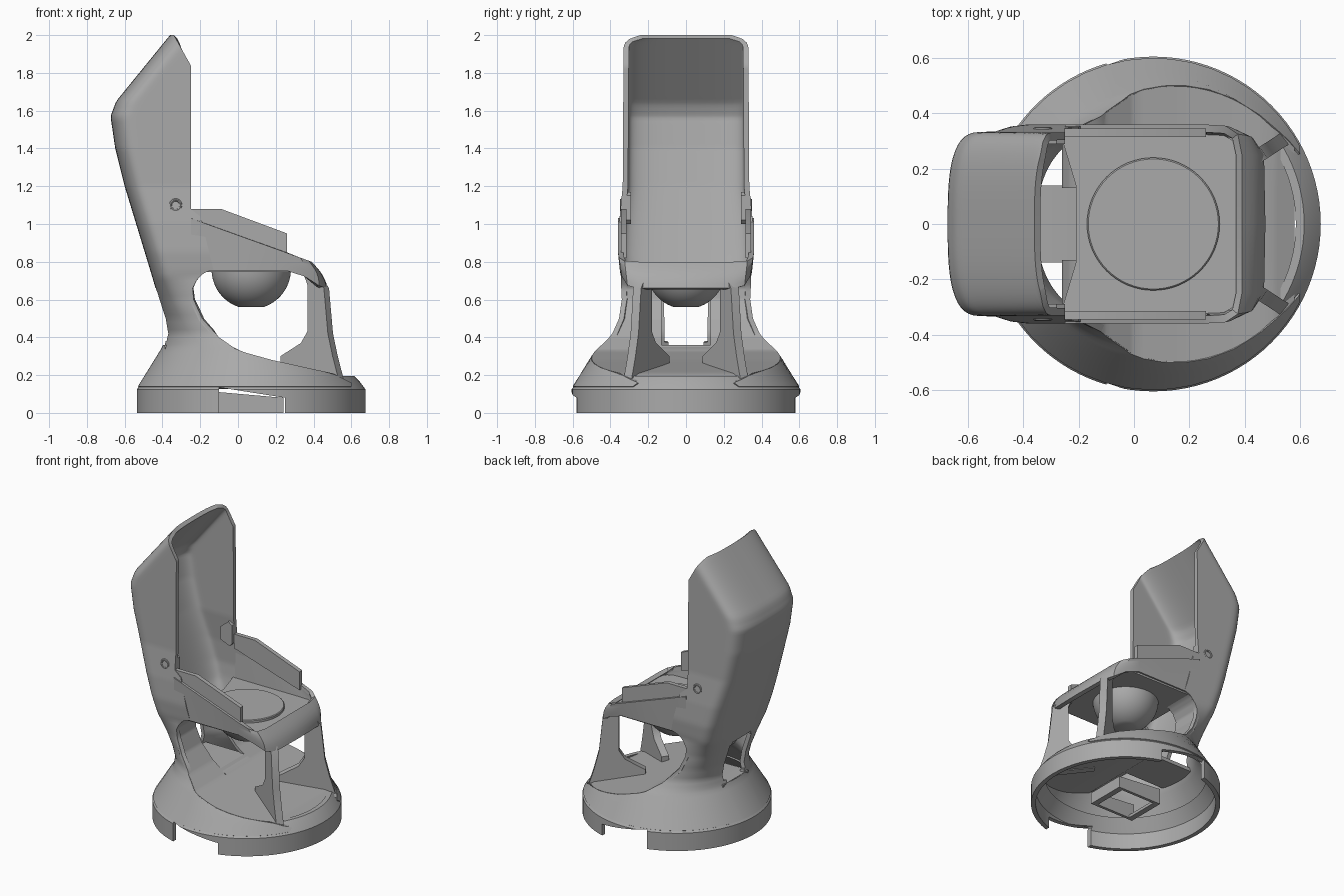
import bpy, bmesh, math

if "Cube" in bpy.data.objects:
    bpy.data.objects.remove(bpy.data.objects["Cube"])

grey = bpy.data.materials.new("plain grey")
grey.use_nodes = True
grey.diffuse_color = (0.4, 0.4, 0.4, 1)
grey.node_tree.nodes["Principled BSDF"].inputs["Base Color"].default_value = (0.4, 0.4, 0.4, 1)

CX = 0.07          # axis of the round base and the bowl
parts = []


def finish(name, bm, fix_normals=True):
    if fix_normals:
        bmesh.ops.recalc_face_normals(bm, faces=bm.faces)
    mesh = bpy.data.meshes.new(name)
    bm.to_mesh(mesh)
    bm.free()
    mesh.materials.append(grey)
    obj = bpy.data.objects.new(name, mesh)
    bpy.context.collection.objects.link(obj)
    parts.append(obj)
    return obj


def sheet(name, rows, thick, skip=lambda i, j: False):
    """Grid of points thickened inwards."""
    bm = bmesh.new()
    grid = [[bm.verts.new(p) for p in row] for row in rows]
    for i in range(len(grid) - 1):
        for j in range(len(grid[0]) - 1):
            if not skip(i, j):
                a, b = grid[i], grid[i + 1]
                bm.faces.new((a[j], a[j + 1], b[j + 1], b[j]))
    obj = finish(name, bm, False)
    mod = obj.modifiers.new("thickness", 'SOLIDIFY')
    mod.thickness = thick
    mod.offset = -1


def prism(name, outline, low, high, place=lambda u, v, w: (u, w, v)):
    """Extruded outline; by default drawn in x, z and extruded along y."""
    bm = bmesh.new()
    ends = [[bm.verts.new(place(u, v, w)) for u, v in outline] for w in (low, high)]
    for end in ends:
        bm.faces.new(end)
    n = len(outline)
    for i in range(n):
        k = (i + 1) % n
        bm.faces.new((ends[0][i], ends[0][k], ends[1][k], ends[1][i]))
    return finish(name, bm)


def lathe(name, profile, steps=96):
    """Closed profile of radius, height turned about the base axis."""
    bm = bmesh.new()
    rings = []
    for s in range(steps):
        a = 2 * math.pi * s / steps
        rings.append([bm.verts.new((CX + r * math.cos(a), r * math.sin(a), z)) for r, z in profile])
    n = len(profile)
    for s in range(steps):
        a, b = rings[s], rings[(s + 1) % steps]
        for i in range(n):
            k = (i + 1) % n
            if profile[i][0] or profile[k][0]:
                bm.faces.new((a[i], a[k], b[k], b[i]))
    bmesh.ops.remove_doubles(bm, verts=bm.verts, dist=1e-5)
    bmesh.ops.dissolve_degenerate(bm, edges=bm.edges, dist=1e-5)
    return finish(name, bm)


def along(points, z):
    if z <= points[0][0]:
        return points[0][1]
    for (z0, v0), (z1, v1) in zip(points, points[1:]):
        if z <= z1:
            return v0 + (v1 - v0) * (z - z0) / (z1 - z0)
    return points[-1][1]


# Tall scoop growing out of the round skirt: profiles against height
back = [(.14, -.53), (.35, -.4), (.42, -.38), (.5, -.39), (.74, -.46), (1.2, -.6),
        (1.4, -.65), (1.57, -.675), (1.65, -.645), (2, -.36)]
front = [(.16, .6), (.21, .5), (.24, .36), (.28, .18), (.33, 0), (.4, -.1), (.5, -.19),
         (.6, -.235), (.66, -.24), (.71, -.215), (.74, -.18), (.76, -.13), (1.04, -.2),
         (1.08, -.25), (1.84, -.25), (2, -.34)]
width = [(.6, .32), (.75, .35), (.85, .36), (1, .355), (1.2, .335), (2, .33)]
roundness = [(.34, 1), (.72, 0)]
HALF, SLOT = 26, 5


def section_point(z, t):
    xb, xf, c = along(back, z), along(front, z), along(roundness, z)
    span = xf - xb
    x = xb + span * (c * (1 - math.cos(math.pi * t)) / 2 + (1 - c) * t ** 3)
    circle = math.sqrt(max(0, (CX - xb) ** 2 - (x - CX) ** 2))
    u = min(1, (x - xb) / .13)
    straight = along(width, z) * (1 - (1 - u) ** 3) ** (1 / 3)
    return x, c * circle + (1 - c) * straight


def section(z):
    lo, hi = 0, .5
    for _ in range(30):                       # column that lines up with the slot edge
        mid = (lo + hi) / 2
        if section_point(z, mid)[1] < .12:
            lo = mid
        else:
            hi = mid
    half = []
    for k in range(HALF + 1):
        t = lo * k / SLOT if k <= SLOT else lo + (1 - lo) * (k - SLOT) / (HALF - SLOT)
        x, y = section_point(z, t)
        half.append((x, y, z))
    return half[::-1] + [(x, -y, z) for x, y, z in half[1:]]


heights = [.14 + .02 * i for i in range(94)]


def rear_slot(i, j):
    z = heights[i] + .01
    k = abs(j + .5 - HALF)
    reach = SLOT - 1 if z < .38 or z > .64 else SLOT
    return .36 < z < .66 and k < reach


sheet("scoop_and_skirt", [section(z) for z in heights], .028, rear_slot)

# Inner floor rising along the skirt opening into a wall with a passage
inner_heights = [.17 + .01 * i for i in range(59)]
inner_rows = []
for z in inner_heights:
    x, y = section_point(z, 1)
    inner_rows.append([(x, s * w, z) for s, w in ((-1, y - .004), (-1, .13), (1, .13), (1, y - .004))])
sheet("inner_floor", inner_rows, .02, lambda i, j: j == 1 and inner_heights[i] > .355)
prism("passage_sill", [(-.39, .36), (-.05, .36), (.01, .33), (-.05, .335), (-.385, .335)], -.14, .14)

# Base ring with a notch through both sides
ring = lathe("base_ring", [(.605, 0), (.605, .125), (.575, .165), (.545, .195), (.515, .195),
                           (.55, .145), (.575, .11), (.575, 0)])
notch = prism("notch_cutter", [(-.1, -.1), (.25, -.1), (.25, .08), (-.1, .135)], -1, 1)
parts.remove(notch)
notch.hide_render = True
cut = ring.modifiers.new("notch", 'BOOLEAN')
cut.operation = 'DIFFERENCE'
cut.solver = 'EXACT'
cut.object = notch

# Tray band: sides and front wall
low = [(-.25, .35), (.05, .35), (.25, .35), (.35, .34), (.43, .31), (.47, .25), (.475, 0)]
high = [(-.25, .36), (.05, .36), (.25, .36), (.33, .355), (.375, .325), (.39, .25), (.39, 0)]


def band_row(f):
    half = []
    for (x0, y0), (x1, y1) in zip(low, high):
        z0 = along([(.25, .755), (.36, .72), (.45, .66)], x0)
        z1 = .8 + .36 * (.39 - x1)
        bulge = .015 * math.sin(math.pi * f)
        half.append((x0 + (x1 - x0) * f + (bulge if x0 > .3 else 0),
                     y0 + (y1 - y0) * f, z0 + (z1 - z0) * f))
    return [(x, -y, z) for x, y, z in half] + half[-2::-1]


sheet("tray_band", [band_row(i / 6) for i in range(7)], .028)

side = [(-.27, .34), (.3, .335), (.36, .3), (.4, .24)]
plan = [(-.21, -.14), (-.21, .14)] + side + [(x, -y) for x, y in side[::-1]]
prism("tray_floor", plan, .745, .77, lambda u, v, w: (u, v, w))

# Round seat and hanging bowl
arc = [(.21 * math.cos(a), .76 - .21 * math.sin(a))
       for a in (math.radians(72 * i / 14) for i in range(15))]
lathe("bowl", [(0, .79), (.235, .79), (.24, .785), (.24, .75), (.21, .75)] + arc[1:] + [(0, .56)], 64)

# Mirrored parts
for label, s in (("left", 1), ("right", -1)):
    angle = math.radians(33)

    def radial(u, v, w):
        return (CX + u * math.cos(angle) - w * math.sin(angle),
                s * (u * math.sin(angle) + w * math.cos(angle)), v)

    prism(label + "_leg", [(.34, .75), (.37, .68), (.37, .43), (.33, .37), (.2, .3), (.2, .24),
                           (.57, .17), (.53, .3), (.5, .42), (.475, .66), (.43, .72)],
          -.025, .025, radial)
    prism(label + "_guard", [(-.25, .98), (-.25, 1.08), (-.09, 1.08), (.26, .95), (.26, .82)],
          s * .315, s * .345)
    prism(label + "_lug", [(-.34, 1.03), (-.27, 1), (-.25, 1.02), (-.25, 1.15), (-.28, 1.17),
                           (-.34, 1.12)], s * .29, s * .325)
    prism(label + "_box_wall", [(-.1, 0), (.24, 0), (.24, .08), (-.1, .11)], s * .12, s * .14)
    bpy.ops.mesh.primitive_torus_add(major_radius=.027, minor_radius=.008, major_segments=24,
                                     minor_segments=8, location=(-.33, s * .342, 1.1),
                                     rotation=(math.pi / 2, 0, 0))
    eyelet = bpy.context.object
    eyelet.name = label + "_screw_eyelet"
    eyelet.data.materials.append(grey)
    parts.append(eyelet)

# Bars and end closing the small box under the floor
for label, x in (("rear", -.1), ("front", .2)):
    prism(label + "_box_bar", [(x, 0), (x + .04, 0), (x + .04, .02), (x, .02)], -.14, .14)
prism("box_end", [(.22, .02), (.24, .02), (.24, .08), (.22, .08)], -.14, .14)

# Bake the modifiers and shade
bpy.ops.object.select_all(action='DESELECT')
for obj in parts:
    obj.select_set(True)
bpy.context.view_layer.objects.active = parts[0]
bpy.ops.object.convert(target='MESH')
bpy.ops.object.shade_smooth_by_angle(angle=math.radians(35))
bpy.data.objects.remove(notch)
